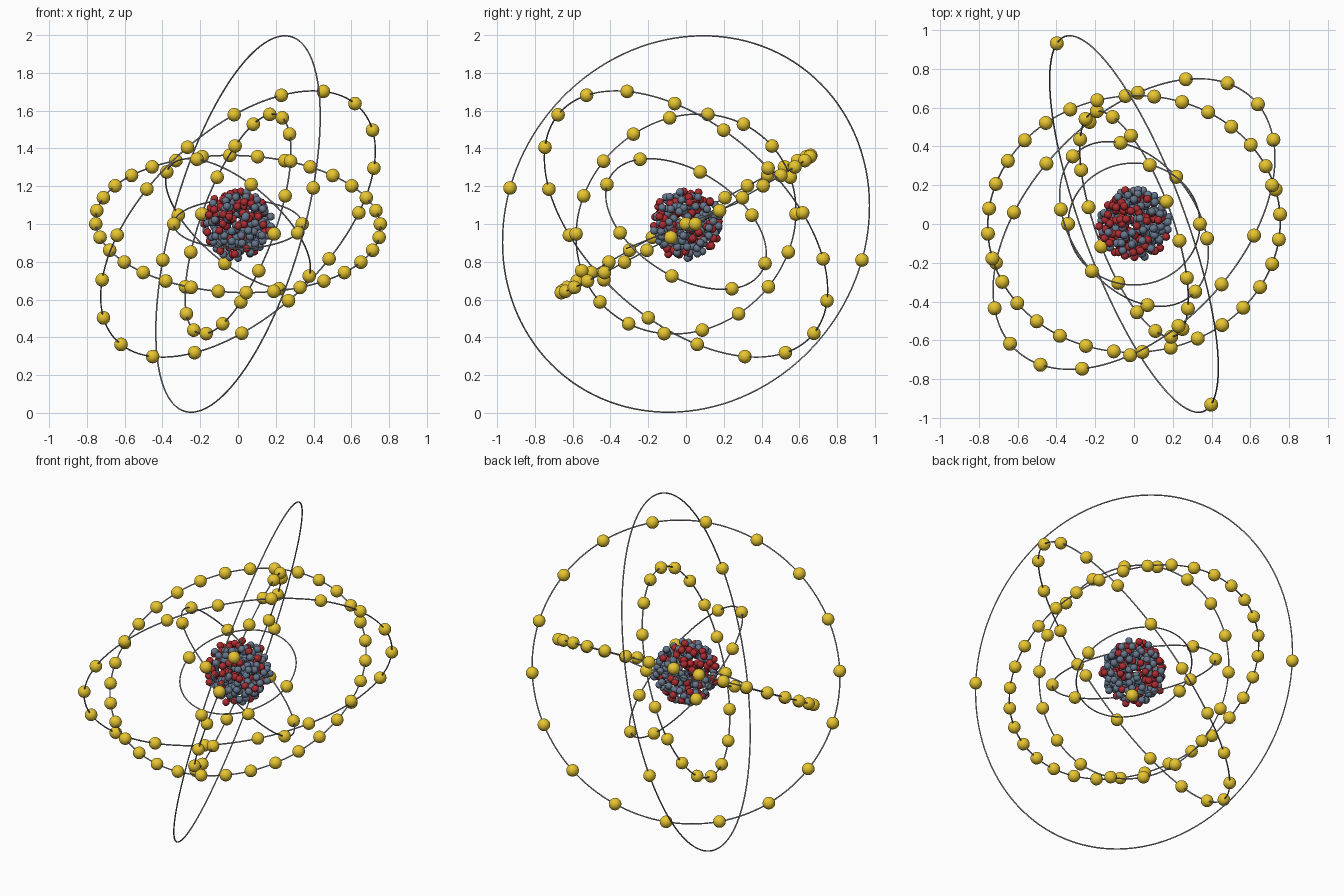
import bpy, bmesh, math, random
from mathutils import Vector, Matrix

random.seed(7)
cube = bpy.data.objects.get("Cube")
if cube:
    bpy.data.objects.remove(cube, do_unlink=True)

CENTRE = Vector((0, 0, 1.0))
WIRE = 0.004
ELECTRON = 0.036
NUCLEON = 0.0215


def make_material(name, colour):
    mat = bpy.data.materials.new(name)
    mat.use_nodes = True
    rgba = (*colour, 1)
    mat.diffuse_color = rgba
    bsdf = mat.node_tree.nodes["Principled BSDF"]
    bsdf.inputs["Base Color"].default_value = rgba
    bsdf.inputs["Roughness"].default_value = 0.5
    return mat


gold = make_material("electron_gold", (0.80, 0.56, 0.03))
grey = make_material("orbit_grey", (0.38, 0.385, 0.40))
red = make_material("proton_red", (0.42, 0.025, 0.03))
blue = make_material("neutron_blue_grey", (0.135, 0.185, 0.265))


def finish(bm, name, mat):
    for face in bm.faces:
        face.smooth = True
    mesh = bpy.data.meshes.new(name)
    bm.to_mesh(mesh)
    bm.free()
    mesh.materials.append(mat)
    obj = bpy.data.objects.new(name, mesh)
    obj.location = CENTRE
    bpy.context.collection.objects.link(obj)


def add_balls(name, points, radius, mat, subdivisions=2):
    bm = bmesh.new()
    for p in points:
        bmesh.ops.create_icosphere(bm, subdivisions=subdivisions, radius=radius,
                                   matrix=Matrix.Translation(p))
    finish(bm, name, mat)


def add_orbit(name, radius, normal, start, count):
    """A thin wire circle with evenly spaced electrons, the first near start."""
    n = Vector(normal).normalized()
    u = Vector(start)
    u = (u - n * u.dot(n)).normalized()
    v = n.cross(u)

    def on_circle(i, total):
        a = math.tau * i / total
        return u * math.cos(a) + v * math.sin(a)

    # wire: a small hexagon swept round the circle
    bm = bmesh.new()
    steps, sides = 128, 6
    loops = []
    for i in range(steps):
        out = on_circle(i, steps)
        loops.append([bm.verts.new(out * (radius + WIRE * math.cos(math.tau * k / sides))
                                   + n * WIRE * math.sin(math.tau * k / sides))
                      for k in range(sides)])
    for i in range(steps):
        a, b = loops[i], loops[(i + 1) % steps]
        for k in range(sides):
            m = (k + 1) % sides
            bm.faces.new((a[k], b[k], b[m], a[m]))
    bmesh.ops.recalc_face_normals(bm, faces=bm.faces)
    finish(bm, name + "_orbit", grey)

    # electrons
    points = [on_circle(i, count) * radius for i in range(count)]
    add_balls(name + "_electrons", points, ELECTRON, gold, 3)


# Orbits: name, radius, plane normal, position of one electron, electron count
add_orbit("first", 0.34, (0, -0.38, 0.925), (0.34, 0, 0), 2)
add_orbit("second", 0.473, (0.585, 0.438, 0.682), (-0.07, 0.42, -0.21), 8)
add_orbit("third", 0.615, (0.89, 0.322, -0.322), (0.165, 0.115, 0.585), 18)
add_orbit("fourth", 0.755, (0.032, -0.48, 0.876), (0.757, 0.05, 0), 32)
add_orbit("fifth", 0.891, (0.578, -0.540, -0.612), (0.45, -0.31, 0.705), 18)
add_orbit("sixth", 1.031, (0.907, 0.335, -0.257), (-0.40, 0.93, -0.19), 2)


# Nucleus: jittered shells of packed balls
def shell_points(radius, count):
    golden = math.pi * (3 - math.sqrt(5))
    for i in range(count):
        z = 1 - (2 * i + 1) / count
        r = math.sqrt(1 - z * z)
        p = Vector((r * math.cos(golden * i), r * math.sin(golden * i), z)) * radius
        yield p + Vector([random.uniform(-0.016, 0.016) for _ in range(3)])


nucleons = []
for shell_radius, shell_count in ((0.168, 135), (0.128, 75), (0.08, 25)):
    nucleons += shell_points(shell_radius, shell_count)

# Protons gather loosely towards the top and the right-hand side
lean = Vector((-0.9, 0, 1.4))
nucleons.sort(key=lambda p: random.gauss(0, 0.4) - p.dot(lean))
protons = 85
add_balls("protons", nucleons[:protons], NUCLEON, red)
add_balls("neutrons", nucleons[protons:], NUCLEON, blue)
